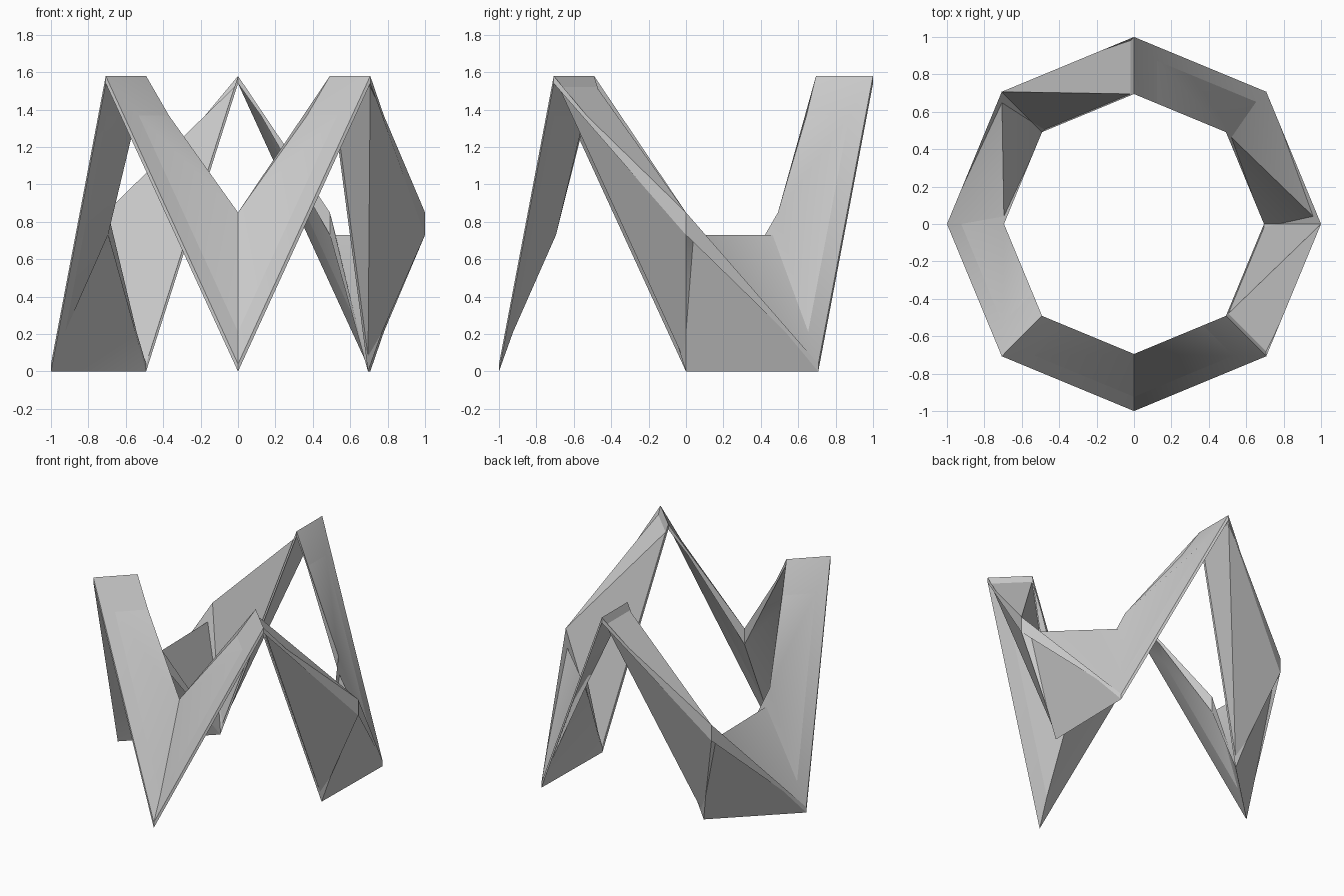
import bpy, bmesh, math

if "Cube" in bpy.data.objects:
    bpy.data.objects.remove(bpy.data.objects["Cube"])

R_OUT, R_IN = 1.0, 0.695
# station types around the octagon from angle 0: T = peak, A = outer rim low, B = inner rim low
STATIONS = "BATBATAT"
# (outer, inner) heights for the two skins of the folded band
SKIN_P = {"T": (1.54, 1.54), "A": (0.0, 0.85), "B": (0.85, 0.0)}
SKIN_Q = {"T": (1.58, 1.58), "A": (0.04, 0.73), "B": (0.73, 0.04)}

bm = bmesh.new()


def rim(skin, side):
    """Eight vertices of the outer (0) or inner (1) rim of one skin."""
    r = (R_OUT, R_IN)[side]
    return [bm.verts.new((r * math.cos(k * math.pi / 4), r * math.sin(k * math.pi / 4), skin[s][side]))
            for k, s in enumerate(STATIONS)]


def quad(a, b, c, d):
    """Two triangles split along a-c."""
    bm.faces.new((a, b, c))
    bm.faces.new((a, c, d))


po, pi_, qo, qi = rim(SKIN_P, 0), rim(SKIN_P, 1), rim(SKIN_Q, 0), rim(SKIN_Q, 1)


def sheet(o, i, k, n, from_outer):
    """Twisted panel between stations k and n, split from the outer or inner corner."""
    if from_outer:
        quad(o[k], o[n], i[n], i[k])
    else:
        quad(i[k], o[k], o[n], i[n])


for k in range(8):
    n = (k + 1) % 8
    pair = STATIONS[k] + STATIONS[n]
    # folded panels: the two skins cross with opposite folds next to a B station
    p_outer = {"BA": False, "TB": False, "BT": True, "TA": True, "AT": False}[pair]
    q_outer = {"BA": True, "TB": True, "BT": False, "TA": True, "AT": False}[pair]
    sheet(po, pi_, k, n, p_outer)
    sheet(qo, qi, k, n, q_outer)
    # thin rim walls
    quad(po[k], po[n], qo[n], qo[k])
    quad(pi_[k], pi_[n], qi[n], qi[k])

bmesh.ops.recalc_face_normals(bm, faces=bm.faces)
mesh = bpy.data.meshes.new("folded_ring")
bm.to_mesh(mesh)
bm.free()
ring = bpy.data.objects.new("folded_ring", mesh)
bpy.context.collection.objects.link(ring)
bpy.context.view_layer.objects.active = ring
ring.select_set(True)
bpy.ops.object.shade_smooth_by_angle(angle=math.radians(30))
